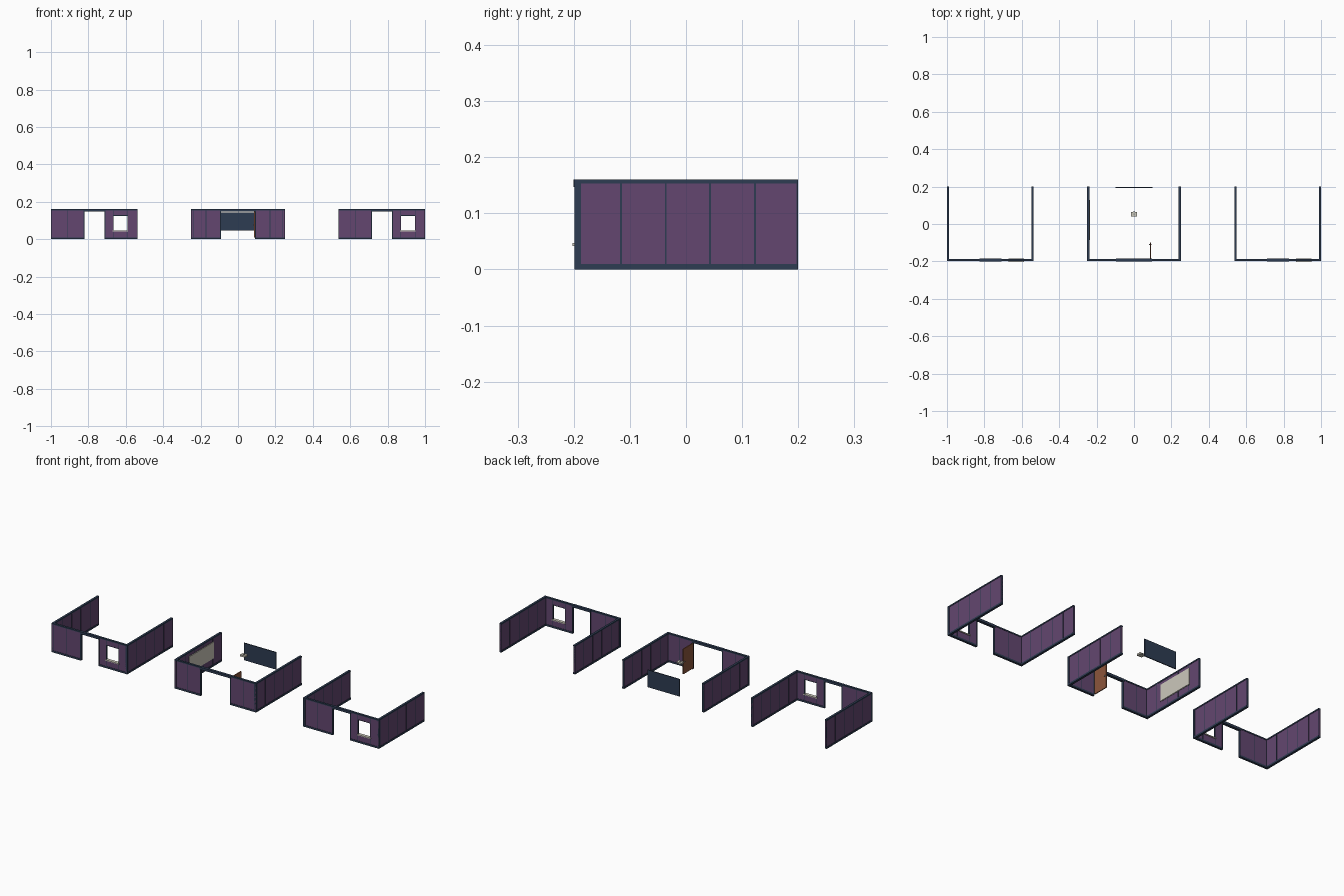
import bpy, bmesh
from mathutils import Vector

if "Cube" in bpy.data.objects:
    bpy.data.objects.remove(bpy.data.objects["Cube"])


def material(name, rgb):
    m = bpy.data.materials.new(name)
    m.diffuse_color = (*rgb, 1)
    m.use_nodes = True
    m.node_tree.nodes["Principled BSDF"].inputs["Base Color"].default_value = m.diffuse_color
    return m


PURPLE = material("purple panel", (0.125, 0.062, 0.160))
NAVY = material("navy trim", (0.027, 0.045, 0.085))
BROWN = material("brown door", (0.262, 0.092, 0.045))
WHITE = material("off white", (0.60, 0.58, 0.50))
GREY = material("grey metal", (0.30, 0.30, 0.29))


def box(name, x, y, z, mat):
    """Axis-aligned box from (min, max) pairs."""
    bm = bmesh.new()
    bmesh.ops.create_cube(bm, size=1)
    for v in bm.verts:
        v.co = Vector([(r[0] + r[1]) / 2 + c * (r[1] - r[0]) for c, r in zip(v.co, (x, y, z))])
    me = bpy.data.meshes.new(name)
    bm.to_mesh(me)
    bm.free()
    me.materials.append(mat)
    ob = bpy.data.objects.new(name, me)
    bpy.context.collection.objects.link(ob)
    return ob


H, BASE, CAP = 0.16, 0.010, 0.153   # wall top, skirting top, cap bottom
T, P, S = 0.006, 0.0042, 0.005      # half thickness: trim, panel, seam


def strip(name, axis, c, half, a, b, z, mat):
    """Box running along an axis from a to b, centred on c across it."""
    across = (c - half, c + half)
    if axis == 'x':
        return box(name, (a, b), across, z, mat)
    return box(name, across, (a, b), z, mat)


def wall(name, axis, c, a, b, seams, window=None):
    strip(name + "_skirting", axis, c, T, a, b, (0, BASE), NAVY)
    strip(name + "_cap", axis, c, T, a, b, (CAP, H), NAVY)
    if window:
        w0, w1, z0, z1 = window
        for part, p, q, z in (("left", a, w0, (BASE, CAP)), ("right", w1, b, (BASE, CAP)),
                              ("below", w0, w1, (BASE, z0)), ("above", w0, w1, (z1, CAP))):
            strip(name + "_panel_" + part, axis, c, P, p, q, z, PURPLE)
        # window frame and pale sill
        for e in (w0, w1):
            strip(name + "_window_jamb", axis, c, S, e - .0015, e + .0015, (BASE, CAP), NAVY)
        strip(name + "_window_head", axis, c, S, w0, w1, (z1 - .001, z1 + .002), NAVY)
        strip(name + "_window_sill", axis, c, .009, w0 - .003, w1 + .003, (z0 - .003, z0 + .002), WHITE)
    else:
        strip(name + "_panels", axis, c, P, a, b, (BASE, CAP), PURPLE)
    for s in seams:
        strip(name + "_seam", axis, c, S, s - .0016, s + .0016, (BASE, CAP), NAVY)
    for e in (a + .0015, b - .0015):
        strip(name + "_end_post", axis, c, S, e - .0015, e + .0015, (BASE, CAP), NAVY)


YF = -0.193                      # front wall centre line
SIDE_SEAMS = (-0.116, -0.036, 0.043, 0.123)


def room(name, x0, x1, d0, d1, window=None):
    """Two side walls, a front wall with a door gap and a header above it."""
    for side, c in (("left", x0 + T), ("right", x1 - T)):
        wall(f"{name}_{side}_wall", 'y', c, YF - T, 0.2, SIDE_SEAMS)
        box(f"{name}_{side}_corner_post", (c - T, c + T), (YF - T, YF + T), (0, H), NAVY)
    wall(name + "_front_left", 'x', YF, x0 + T, d0, [(x0 + d0) / 2])
    wall(name + "_front_right", 'x', YF, d1, x1 - T, [] if window else [(d1 + x1) / 2], window)
    box(name + "_door_header", (d0 - .003, d1 + .003), (YF - .0075, YF + .0075), (0.147, H), NAVY)
    for e in (d0, d1):
        box(name + "_door_jamb", (e - .002, e + .002), (YF - T, YF + T), (0, 0.15), NAVY)


# two outer rooms with windows, one middle room
for nm, x in (("west_room", -1.0), ("east_room", 0.537)):
    room(nm, x, x + 0.463, x + 0.178, x + 0.288, (x + 0.333, x + 0.410, 0.045, 0.126))
room("middle_room", -0.25, 0.25, -0.092, 0.092)

# open door with handles
box("door_leaf", (0.085, 0.090), (-0.187, -0.100), (0.008, 0.147), BROWN)
box("door_handle", (0.081, 0.094), (-0.113, -0.107), (0.073, 0.077), GREY)

# wall boards and hanging projector
box("back_screen", (-0.098, 0.098), (0.192, 0.197), (0.047, 0.142), NAVY)
box("whiteboard", (-0.2395, -0.236), (-0.085, 0.128), (0.045, 0.135), WHITE)
box("whiteboard_frame", (-0.241, -0.2385), (-0.087, 0.130), (0.043, 0.137), GREY)
box("projector_body", (-0.015, 0.015), (0.039, 0.063), (0.149, 0.158), WHITE)
box("projector_lens", (-0.005, 0.005), (0.063, 0.066), (0.150, 0.156), GREY)
box("projector_mount", (-0.004, 0.004), (0.047, 0.055), (0.158, 0.160), GREY)
